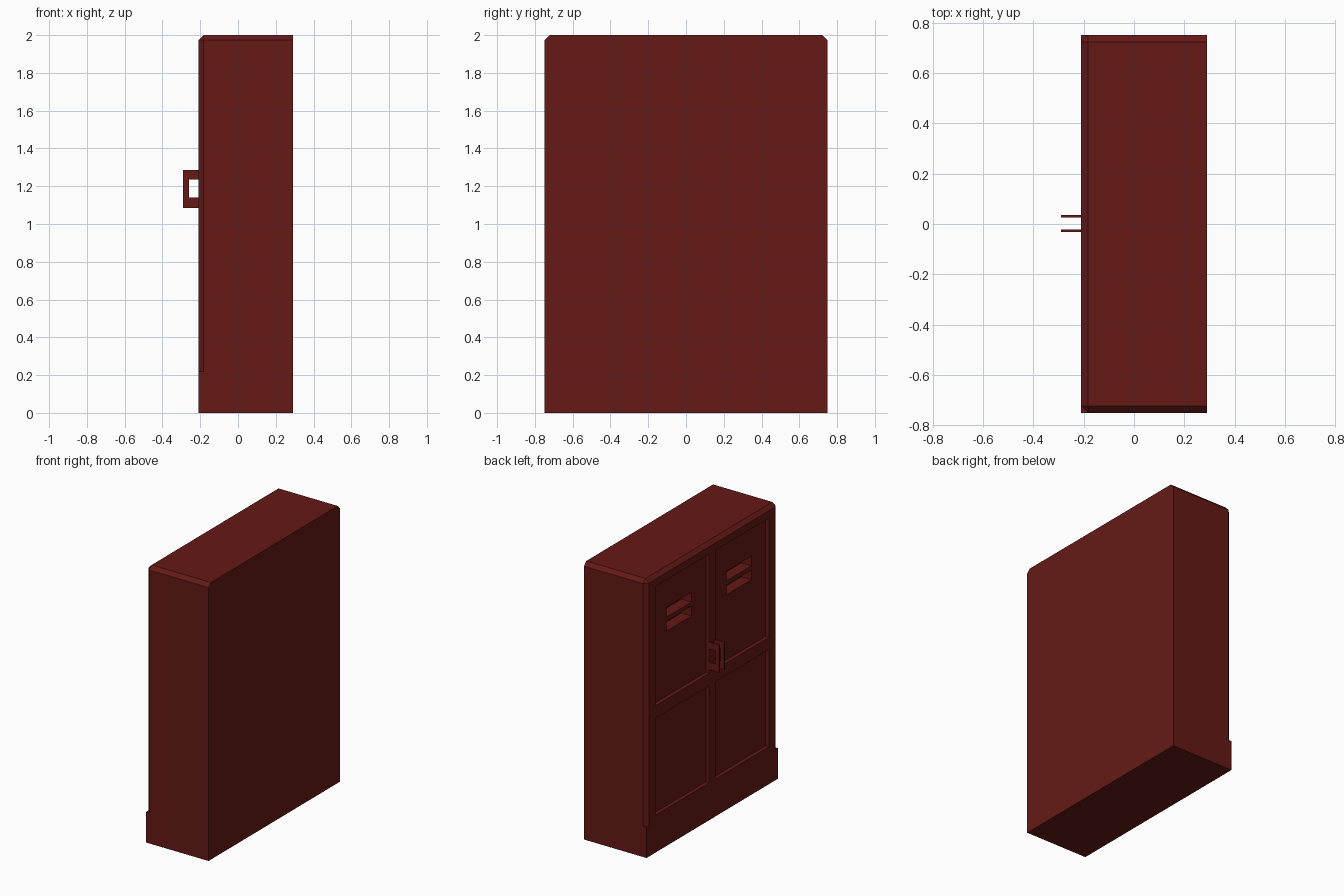
import bpy, bmesh

if "Cube" in bpy.data.objects:
    bpy.data.objects.remove(bpy.data.objects["Cube"])

red = bpy.data.materials.new("dark_red_paint")
red.diffuse_color = (0.13, 0.010, 0.008, 1)
red.use_nodes = True
red.node_tree.nodes["Principled BSDF"].inputs["Base Color"].default_value = red.diffuse_color


def box(name, lo, hi, chamfer=0.0, pick=None):
    """Axis-aligned box; edges accepted by pick() get a flat chamfer."""
    bm = bmesh.new()
    bmesh.ops.create_cube(bm, size=1)
    for v in bm.verts:
        v.co = [lo[i] + (v.co[i] + 0.5) * (hi[i] - lo[i]) for i in range(3)]
    if pick:
        edges = [e for e in bm.edges if pick((e.verts[0].co + e.verts[1].co) / 2)]
        bmesh.ops.bevel(bm, geom=edges, offset=chamfer, segments=1,
                        affect='EDGES', clamp_overlap=True)
    bmesh.ops.recalc_face_normals(bm, faces=bm.faces)
    me = bpy.data.meshes.new(name)
    bm.to_mesh(me)
    bm.free()
    ob = bpy.data.objects.new(name, me)
    bpy.context.collection.objects.link(ob)
    me.materials.append(red)
    return ob


def combine(target, other, operation):
    """Apply a boolean and discard the helper."""
    mod = target.modifiers.new("bool", 'BOOLEAN')
    mod.object, mod.operation, mod.solver = other, operation, 'EXACT'
    bpy.context.view_layer.objects.active = target
    bpy.ops.object.modifier_apply(modifier=mod.name)
    bpy.data.objects.remove(other, do_unlink=True)


FRONT, BACK, HALF, PLINTH = -0.21, 0.29, 0.75, 0.22
PANEL = FRONT + 0.027


# Cabinet: doors face -x; top and front-corner edges chamfered, back edges sharp
def chamfered(m):
    top_edge = m.z > 1.99 and m.x < BACK - 0.01
    front_corner = m.x < FRONT + 0.01 and abs(m.y) > HALF - 0.01 and m.z > PLINTH + 0.1
    return top_edge or front_corner


cabinet = box("locker_cabinet", (FRONT, -HALF, PLINTH), (BACK, HALF, 2.0), 0.027, chamfered)

# Square-cornered plinth
plinth = box("plinth", (FRONT, -HALF, 0), (BACK, HALF, PLINTH))
combine(cabinet, plinth, 'UNION')


def cut(y0, y1, z0, z1, x0, x1):
    """Recess mirrored to both doors."""
    for a, b in ((y0, y1), (-y1, -y0)):
        combine(cabinet, box("cutter", (x0, a, z0), (x1, b, z1)), 'DIFFERENCE')


# Recessed door panels
for z0, z1 in ((0.27, 0.97), (1.06, 1.92)):
    cut(0.035, 0.645, z0, z1, FRONT - 0.1, PANEL)

# Ventilation slots in the upper panels
for z0 in (1.53, 1.63):
    cut(0.20, 0.485, z0, z0 + 0.07, PANEL - 0.01, PANEL + 0.08)

# Thin C-shaped door handles
for side, y in (("left", 0.03), ("right", -0.026)):
    handle = box(side + "_handle", (-0.29, y - 0.005, 1.085), (FRONT + 0.002, y + 0.005, 1.285))
    hole = box("cutter", (-0.26, y - 0.05, 1.14), (FRONT + 0.05, y + 0.05, 1.235))
    combine(handle, hole, 'DIFFERENCE')
